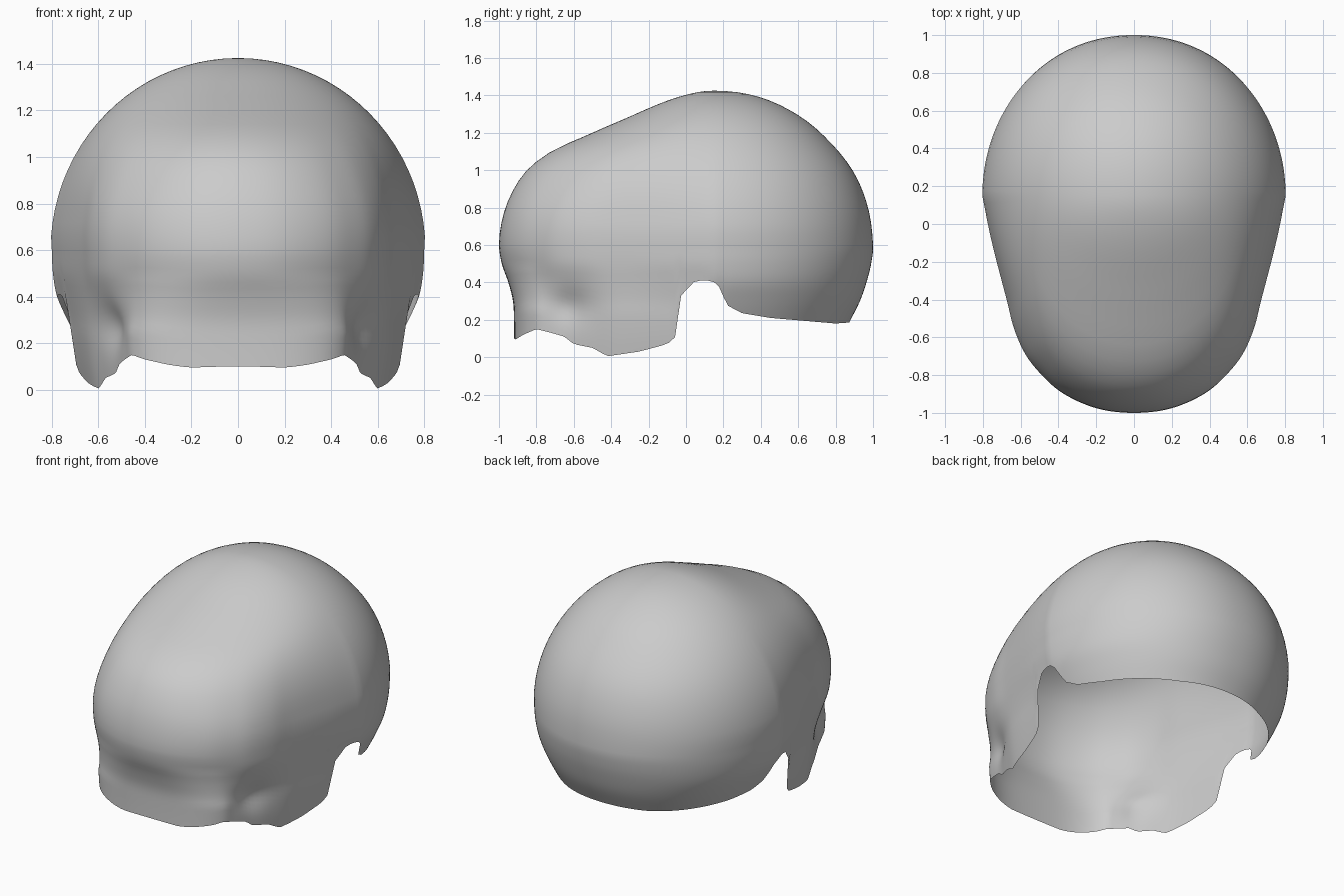
import bpy, bmesh, math

if "Cube" in bpy.data.objects:
    bpy.data.objects.remove(bpy.data.objects["Cube"])

ZC, HT, YC = 0.6, 0.825, 0.15          # widest level, dome height, widest y


def lerp(tab, x):
    if x <= tab[0][0]:
        return tab[0][1]
    for (x0, y0), (x1, y1) in zip(tab, tab[1:]):
        if x <= x1:
            return y0 + (y1 - y0) * (x - x0) / (x1 - x0)
    return tab[-1][1]


def curve(tab, x):
    """Smooth cubic through the table points."""
    n = len(tab)
    x = min(max(x, tab[0][0]), tab[-1][0])
    i = 0
    while i < n - 2 and x > tab[i + 1][0]:
        i += 1

    def slope(j):
        a, b = tab[max(j - 1, 0)], tab[min(j + 1, n - 1)]
        return (b[1] - a[1]) / (b[0] - a[0])
    (x0, y0), (x1, y1) = tab[i], tab[i + 1]
    h = x1 - x0
    t = (x - x0) / h
    return ((2*t**3 - 3*t*t + 1) * y0 + (t**3 - 2*t*t + t) * h * slope(i)
            + (3*t*t - 2*t**3) * y1 + (t**3 - t*t) * h * slope(i + 1))


def key(z):
    """Level -> latitude, so the profiles stay smooth at the crown."""
    s = (z - ZC) / HT
    return math.asin(min(s, 1)) if s > 0 else s


def by_level(pairs):
    return [(key(z), v) for z, v in pairs]


# side-view profiles: front and back
FRONT = by_level([(0, -.92), (.2, -.92), (.3, -.925), (.4, -.95), (.5, -.985), (.6, -1),
                  (.7, -.99), (.8, -.965), (.9, -.92), (1, -.85), (1.1, -.72), (1.2, -.5),
                  (1.3, -.27), (1.4, -.01), (1.425, .15)])
BACK = by_level([(.1, .83), (.18, .87), (.3, .93), (.4, .965), (.5, .99), (.6, 1), (.8, .973),
                 (1, .89), (1.2, .72), (1.3, .59), (1.4, .36), (1.425, .15)])
# half widths below the widest level, front and back halves
W_FRONT = [(0, .715), (.1, .735), (.2, .75), (.3, .76), (.4, .777), (.5, .795), (.6, .8)]
W_BACK = [(.1, .63), (.2, .685), (.3, .735), (.4, .777), (.5, .795), (.6, .8)]
# plan outlines of the front half, by angle: at forehead and at hairline
PLAN_MID = [(0, 1), (11, .945), (28.6, .84), (38, .79), (47.7, .71), (55.7, .61),
            (63.6, .5), (73, .34), (82.5, .165), (90, 0)]
PLAN_LOW = [(0, 1), (11, .945), (28.6, .86), (38, .78), (46, .71), (55, .655),
            (63.6, .6), (73, .47), (82.5, .26), (90, 0)]
# lower rim height by y: hairline, sideburn, ear notch, nape
RIM = [(-.92, .1), (-.91, .095), (-.87, .12), (-.8, .15), (-.72, .13), (-.65, .11),
       (-.6, .07), (-.5, .05), (-.42, .005), (-.25, .03), (-.1, .07), (-.055, .11),
       (-.035, .32), (.05, .41), (.14, .41), (.185, .37), (.215, .28), (.3, .235),
       (.45, .21), (.8, .18), (.87, .185)]


def clamp(v):
    return min(max(v, 0), 1)


def point(a, z):
    """Surface point at plan angle a (-90 front .. 90 back) and level z."""
    u, r = key(z), math.radians(abs(a))
    dome = .805 * math.cos(u)
    if a < 0:
        y = YC - (YC - curve(FRONT, u)) * math.sin(r)
        low, high = clamp((.5 - z) / .25), clamp((z - .75) / .45)
        g = curve(PLAN_MID, -a)
        g += (curve(PLAN_LOW, -a) - g) * low
        g += (math.cos(r) - g) * high
        w = (dome if z > ZC else curve(W_FRONT, z)) * g
        # temple hollow
        w -= .03 * math.exp(-((y + .62) / .1) ** 2 - ((z - .27) / .09) ** 2)
    else:
        y = YC + (curve(BACK, u) - YC) * math.sin(r)
        w = (dome if z > ZC else curve(W_BACK, z)) * max(math.cos(r), 0) ** .95
    return max(w, 0), y, z


# hair cap: half columns from front to back, mirrored into closed rings
N, UP, DOWN = 96, 22, 18
angles = [-90 + 180 * i / N for i in range(N + 1)]
half = []
for a in angles:
    zb = .2
    for _ in range(4):                       # settle rim height on this column
        zb = lerp(RIM, point(a, zb)[1])
    lv = [ZC + HT * math.sin(math.pi / 2 * (1 - j / UP)) for j in range(1, UP + 1)]
    lv += [ZC + (zb - ZC) * j / DOWN for j in range(1, DOWN + 1)]
    half.append([point(a, z) for z in lv])
columns = half + [[(-x, y, z) for x, y, z in c] for c in half[-2:0:-1]]

bm = bmesh.new()
grid = [[bm.verts.new(p) for p in c] for c in columns]
apex = bm.verts.new((0, YC, ZC + HT))
for i, c in enumerate(grid):
    d = grid[(i + 1) % len(grid)]
    bm.faces.new((apex, c[0], d[0]))
    for j in range(len(c) - 1):
        bm.faces.new((c[j], c[j + 1], d[j + 1], d[j]))
bmesh.ops.recalc_face_normals(bm, faces=bm.faces)
if apex.link_faces[0].normal.z < 0:
    bmesh.ops.reverse_faces(bm, faces=bm.faces)
me = bpy.data.meshes.new("hair_cap")
bm.to_mesh(me)
bm.free()
for p in me.polygons:
    p.use_smooth = True
ob = bpy.data.objects.new("hair_cap", me)
bpy.context.collection.objects.link(ob)
